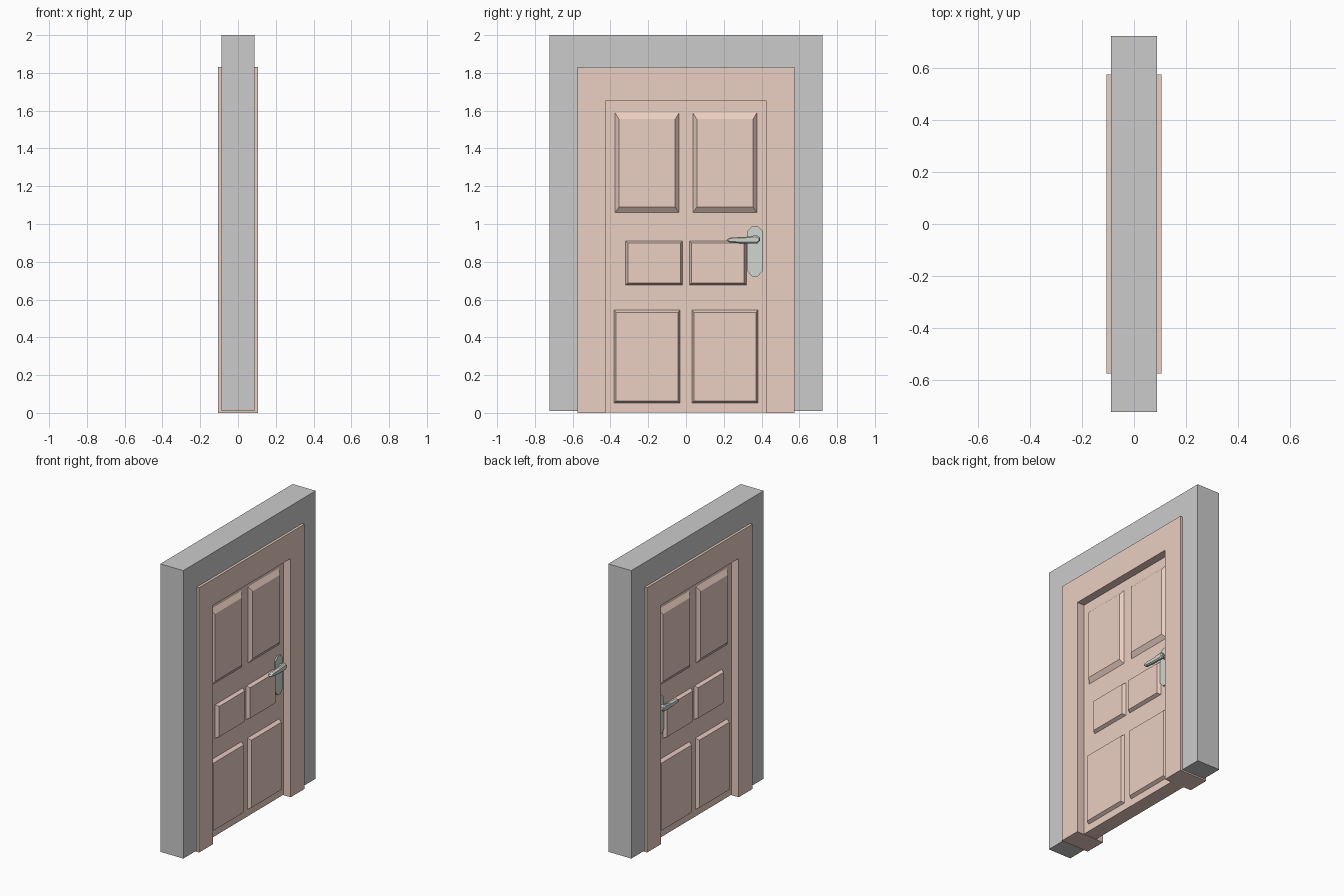
import bpy, bmesh, math

if "Cube" in bpy.data.objects:
    bpy.data.objects.remove(bpy.data.objects["Cube"])


def material(name, rgb):
    m = bpy.data.materials.new(name)
    m.diffuse_color = (*rgb, 1)
    m.use_nodes = True
    m.node_tree.nodes["Principled BSDF"].inputs["Base Color"].default_value = m.diffuse_color
    return m


WOOD = material("wood", (0.83, 0.62, 0.54))
METAL = material("metal", (0.63, 0.67, 0.62))


def loft(name, rings, mat=None, mirror=(False, False)):
    """Join matching (x, [(y, z), ...]) rings into a closed solid."""
    bm = bmesh.new()
    loops = [[bm.verts.new((x, y, z)) for y, z in pts] for x, pts in rings]
    n = len(loops[0])
    for a, b in zip(loops, loops[1:]):
        for i in range(n):
            j = (i + 1) % n
            bm.faces.new((a[i], a[j], b[j], b[i]))
    bm.faces.new(loops[0][::-1])
    bm.faces.new(loops[-1])
    bmesh.ops.recalc_face_normals(bm, faces=bm.faces)
    me = bpy.data.meshes.new(name)
    bm.to_mesh(me)
    bm.free()
    ob = bpy.data.objects.new(name, me)
    bpy.context.collection.objects.link(ob)
    if mat:
        me.materials.append(mat)
    if any(mirror):
        mod = ob.modifiers.new("mirror", 'MIRROR')
        mod.use_axis = (mirror[0], mirror[1], False)
        mod.use_mirror_merge = False
    return ob


def arch(y, top, y_in, top_in, z0):
    """Upside-down U outline."""
    return [(-y, z0), (-y, top), (y, top), (y, z0),
            (y_in, z0), (y_in, top_in), (-y_in, top_in), (-y_in, z0)]


def rect(y0, y1, z0, z1):
    return [(y0, z0), (y1, z0), (y1, z1), (y0, z1)]


# Wall section and door frame
wall = arch(0.7225, 2.0, 0.575, 1.83, 0.01)
loft("wall", [(-0.0875, wall), (0.0875, wall)])
frame = arch(0.575, 1.83, 0.425, 1.65, 0.0)
loft("door_frame", [(-0.105, frame), (0.105, frame)], WOOD)

# Door leaf
FACE = 0.05
leaf = rect(-0.425, 0.425, 0.003, 1.65)
loft("door_leaf", [(-FACE, leaf), (FACE, leaf)], WOOD)

# Raised panels: outline, then side, bottom and top bevel widths
panels = {
    "upper_panels": (0.037, 0.375, 1.06, 1.588, 0.02, 0.03, 0.033),
    "middle_panels": (0.018, 0.32, 0.678, 0.91, 0.012, 0.01, 0.011),
    "lower_panels": (0.032, 0.38, 0.053, 0.545, 0.01, 0.011, 0.014),
}
for name, (y0, y1, z0, z1, side, low, high) in panels.items():
    inner = rect(y0 + side, y1 - side, z0 + low, z1 - high)
    loft(name, [(FACE, rect(y0, y1, z0, z1)), (FACE + 0.022, inner)],
         WOOD, (True, True))

# Handle plate with clipped corners
plate = [(0.326, 0.75), (0.35, 0.722), (0.38, 0.722), (0.405, 0.75),
         (0.405, 0.965), (0.38, 0.99), (0.35, 0.99), (0.326, 0.965)]
loft("handle_plate", [(FACE, plate), (FACE + 0.01, plate)], METAL, (True, False))

# Spindle
disc = [(0.372 + 0.014 * math.cos(k * math.pi / 4),
         0.919 + 0.014 * math.sin(k * math.pi / 4)) for k in range(8)]
loft("handle_spindle", [(0.058, disc), (0.085, disc)], METAL, (True, False))

# Lever, with softened front and back edges
lever = [(0.215, 0.913), (0.225, 0.904), (0.29, 0.897), (0.378, 0.896),
         (0.391, 0.91), (0.391, 0.928), (0.376, 0.941), (0.31, 0.931),
         (0.24, 0.929), (0.222, 0.923)]
slim = [(0.303 + (y - 0.303) * 0.94, 0.917 + (z - 0.917) * 0.65) for y, z in lever]
loft("handle_lever", [(0.078, slim), (0.084, lever), (0.096, lever), (0.103, slim)],
     METAL, (True, False))
